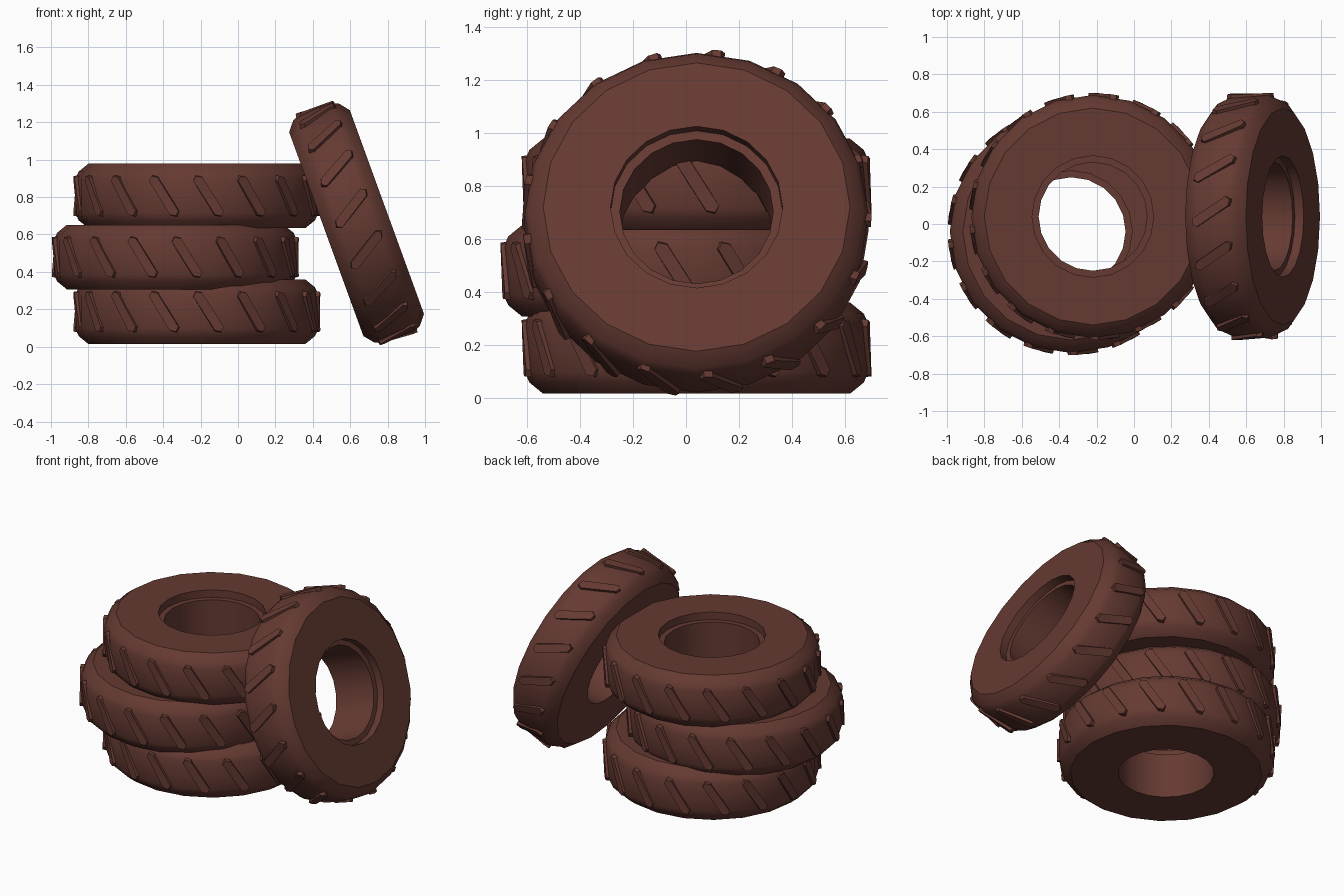
import bpy, bmesh, math
from mathutils import Matrix, Vector

cube = bpy.data.objects.get("Cube")
if cube:
    bpy.data.objects.remove(cube, do_unlink=True)

# Single rubber colour
rubber = bpy.data.materials.new("brown_rubber")
rubber.use_nodes = True
colour = (0.13, 0.042, 0.032, 1)
rubber.diffuse_color = colour
bsdf = next(n for n in rubber.node_tree.nodes if n.type == 'BSDF_PRINCIPLED')
bsdf.inputs["Base Color"].default_value = colour
bsdf.inputs["Roughness"].default_value = 0.8

SIDES = 20
TREADS = 17
HALF = 0.1725

# Closed tyre cross-section as (radius, height): stepped rim on the upper side
PROFILE = [
    (0.29, -HALF), (0.58, -HALF), (0.632, -0.13), (0.65, -0.09),
    (0.65, 0.09), (0.632, 0.13), (0.58, HALF),
    (0.325, HALF), (0.325, HALF - 0.05), (0.29, HALF - 0.05),
]

# Slanted tread bar outline as (distance around, height)
BAR = [(-0.085, 0.085), (-0.07, 0.112), (-0.035, 0.105),
       (0.085, -0.085), (0.07, -0.112), (0.035, -0.105)]


def polar(radius, angle, z):
    return Vector((radius * math.cos(angle), radius * math.sin(angle), z))


def bridge(bm, a, b):
    n = len(a)
    for i in range(n):
        j = (i + 1) % n
        bm.faces.new((a[i], a[j], b[j], b[i]))


def add_carcass(bm):
    rings = [[bm.verts.new(polar(r, math.tau * i / SIDES, z)) for r, z in PROFILE]
             for i in range(SIDES)]
    for i in range(SIDES):
        bridge(bm, rings[i], rings[(i + 1) % SIDES])


def add_tread(bm, angle):
    def loop(radius, scale):
        return [bm.verts.new(polar(radius, angle + s * scale / 0.65, z * scale))
                for s, z in BAR]
    base, top = loop(0.625, 1.0), loop(0.661, 0.95)
    bridge(bm, base, top)
    for ring in (base, top):
        # Split each cap so it follows the curve of the tyre
        bm.faces.new((ring[0], ring[1], ring[2]))
        bm.faces.new((ring[0], ring[2], ring[3], ring[5]))
        bm.faces.new((ring[3], ring[4], ring[5]))


def make_tyre(name, location, tilt=0.0, spin=5.5):
    bm = bmesh.new()
    add_carcass(bm)
    for i in range(TREADS):
        add_tread(bm, math.radians(spin - 90) + math.tau * i / TREADS)
    bmesh.ops.recalc_face_normals(bm, faces=bm.faces)
    mesh = bpy.data.meshes.new(name)
    bm.to_mesh(mesh)
    bm.free()
    mesh.materials.append(rubber)
    tyre = bpy.data.objects.new(name, mesh)
    bpy.context.collection.objects.link(tyre)
    tyre.matrix_world = (Matrix.Translation(location)
                         @ Matrix.Rotation(math.radians(tilt), 4, 'Y'))
    bpy.ops.object.select_all(action='DESELECT')
    tyre.select_set(True)
    bpy.context.view_layer.objects.active = tyre
    bpy.ops.object.shade_smooth_by_angle(angle=math.radians(32))


# Stack of three tyres with a fourth leaning against it
make_tyre("bottom_tyre", (-0.22, 0.04, 0.187))
make_tyre("middle_tyre", (-0.335, -0.04, 0.479))
make_tyre("top_tyre", (-0.22, 0.04, 0.806))
make_tyre("leaning_tyre", (0.634, 0.04, 0.661), tilt=70, spin=-7.5)
